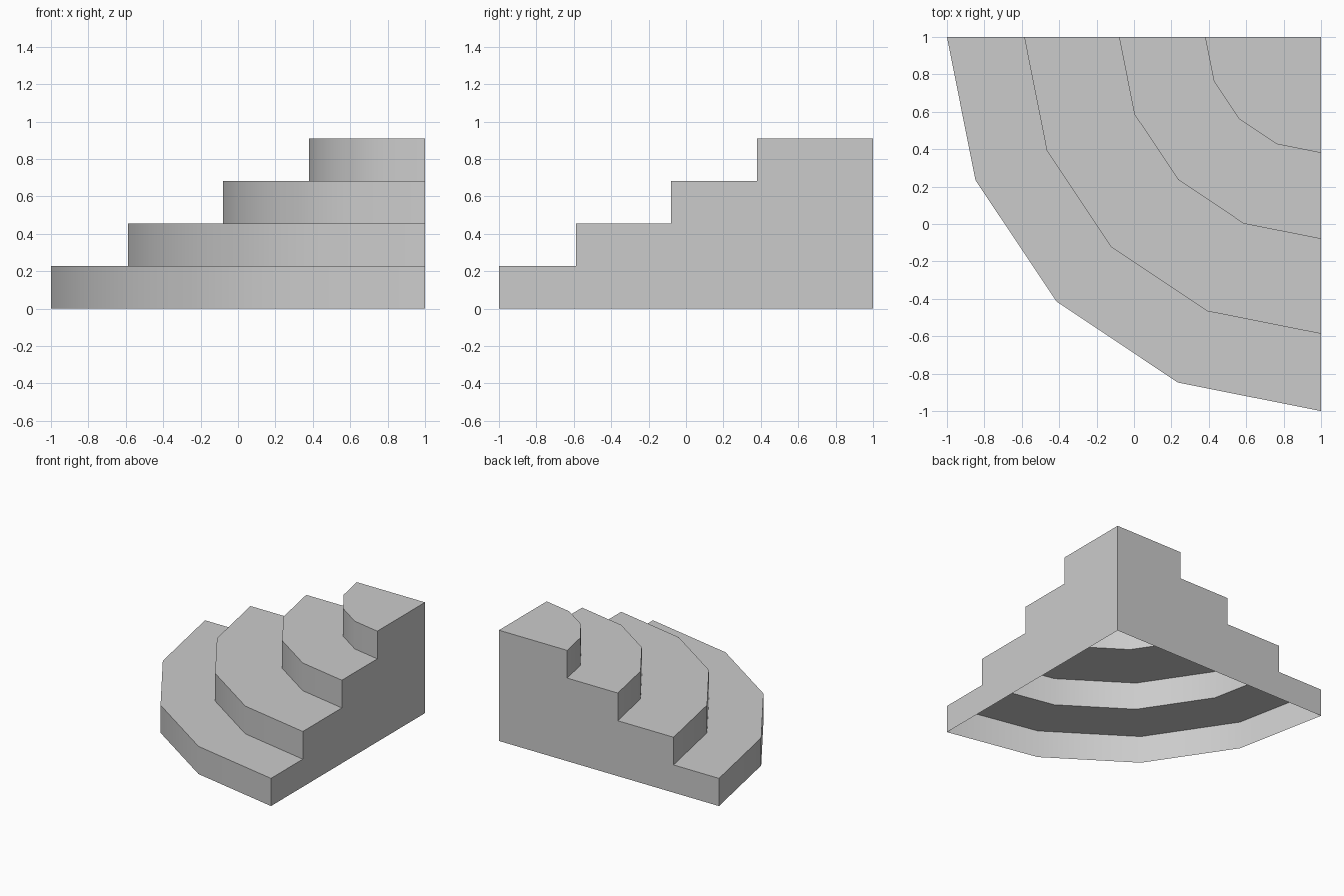
import bpy, bmesh
from math import cos, sin, pi, radians

old = bpy.data.objects.get("Cube")
if old:
    bpy.data.objects.remove(old, do_unlink=True)

CORNER = 1.0                       # the inner corner stands at x = y = 1
RADII = [2.0, 1.587, 1.08, 0.62]   # one radius per step, bottom to top
RISE = 0.2275
SEGMENTS = 4

stone = bpy.data.materials.new("stone_grey")
stone.use_nodes = True
colour = (0.6, 0.6, 0.6, 1.0)
stone.diffuse_color = colour
stone.node_tree.nodes["Principled BSDF"].inputs["Base Color"].default_value = colour

# Stepped profile as (radius, height), from the floor up to the top tread
profile = []
for i, r in enumerate(RADII):
    profile += [(r, i * RISE), (r, (i + 1) * RISE)]

bm = bmesh.new()
top = bm.verts.new((CORNER, CORNER, len(RADII) * RISE))
base = bm.verts.new((CORNER, CORNER, 0))

# Copies of the profile swept through a quarter turn
columns = []
for s in range(SEGMENTS + 1):
    a = s * pi / 2 / SEGMENTS
    columns.append([bm.verts.new((CORNER - r * cos(a), CORNER - r * sin(a), z))
                    for r, z in profile])

# Risers and treads, with the top tread as a fan to the corner
for left, right in zip(columns, columns[1:]):
    for k in range(len(profile) - 1):
        bm.faces.new((left[k], right[k], right[k + 1], left[k + 1]))
    bm.faces.new((left[-1], right[-1], top))

# Two stepped walls; the underside stays open
bm.faces.new([base] + columns[0] + [top])
bm.faces.new([top] + columns[-1][::-1] + [base])
bmesh.ops.dissolve_limit(bm, angle_limit=radians(1), verts=[],
                         edges=[e for e in bm.edges if top in e.verts])
bmesh.ops.recalc_face_normals(bm, faces=bm.faces)

mesh = bpy.data.meshes.new("corner_steps")
bm.to_mesh(mesh)
bm.free()
mesh.materials.append(stone)
steps = bpy.data.objects.new("corner_steps", mesh)
bpy.context.collection.objects.link(steps)

# Smooth curved risers, sharp step edges
bpy.ops.object.select_all(action="DESELECT")
steps.select_set(True)
bpy.context.view_layer.objects.active = steps
bpy.ops.object.shade_smooth_by_angle(angle=radians(30))
